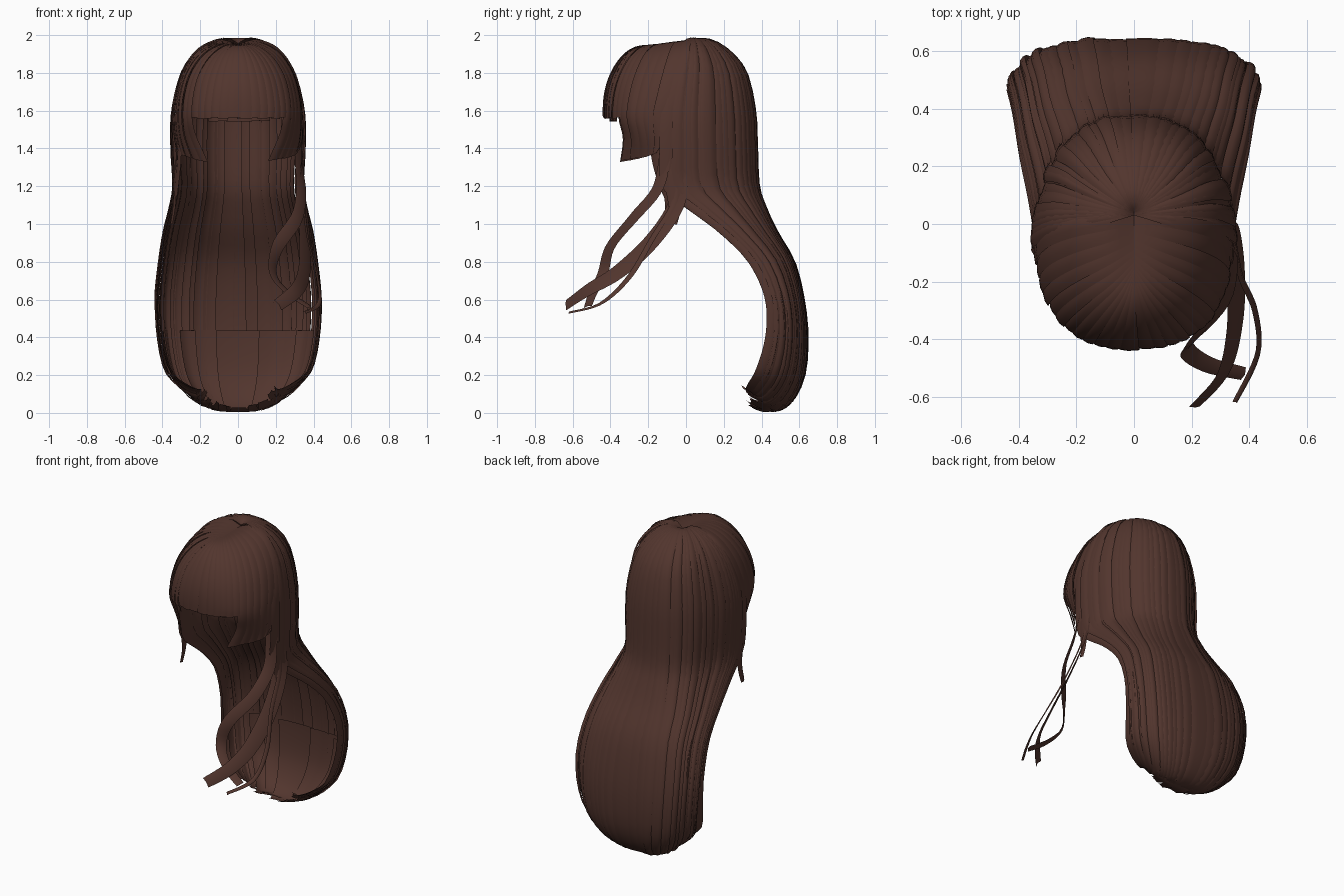
import bpy, math, random
from mathutils import Vector

random.seed(4)
if "Cube" in bpy.data.objects:
    bpy.data.objects.remove(bpy.data.objects["Cube"])

brown = bpy.data.materials.new("dark_brown_hair")
brown.use_nodes = True
colour = (0.085, 0.036, 0.027, 1)
brown.diffuse_color = colour
brown.node_tree.nodes["Principled BSDF"].inputs["Base Color"].default_value = colour


def spline(rows, t):
    """Smooth curve through the rows, t from 0 to 1."""
    last = len(rows) - 1
    s = min(max(t, 0), 1) * last
    i = min(int(s), last - 1)
    f = s - i
    a, b, c, d = (rows[min(max(i + k, 0), last)] for k in (-1, 0, 1, 2))
    return [q + f / 2 * (r - p + f * (2 * p - 5 * q + 4 * r - w + f * (3 * (q - r) + w - p)))
            for p, q, r, w in zip(a, b, c, d)]


def add_grid(verts, faces, grid, flip=False):
    """Append one ribbon given as rows of points."""
    base, n = len(verts), len(grid[0])
    for row in grid:
        verts.extend(row)
    for i in range(len(grid) - 1):
        for j in range(n - 1):
            k = base + i * n + j
            quad = (k, k + 1, k + n + 1, k + n)
            faces.append(quad[::-1] if flip else quad)


def make_object(name, verts, faces):
    mesh = bpy.data.meshes.new(name)
    mesh.from_pydata(verts, [], faces)
    mesh.materials.append(brown)
    mesh.polygons.foreach_set("use_smooth", [True] * len(faces))
    mesh.update()
    obj = bpy.data.objects.new(name, mesh)
    bpy.context.collection.objects.link(obj)


def shell_point(rows, u, t, offset):
    """Point on a U-shaped hair shell; u runs from one side to the other."""
    z, w, side, mid, lift, e = spline(rows, t)
    grow = offset * min(1, t * 5)
    s, c = math.sin(u * math.pi / 2), max(0, math.cos(u * math.pi / 2))
    x = math.copysign(abs(s) ** e, s) * (w + grow)
    y = side + (mid - side + grow * math.copysign(1, mid - side)) * c ** e
    return Vector((x, y, z + lift * u * u + grow * 0.3 * (1 - t)))


def shell_lock(verts, faces, rows, u0, u1, end, offset=0, tilt=0.012,
               start=0, taper=0.1, steps=36, flip=False):
    """One overlapping lock of hair lying on a shell."""
    grid = []
    for i in range(steps + 1):
        f = i / steps
        t = start + (end - start) * f
        pinch = taper * max(0, f - 0.8) / 0.2
        row = []
        for j in range(4):
            g = j / 3
            v = u0 + (u1 - u0) * (pinch / 2 + g * (1 - pinch))
            bulge = 0.006 * math.sin(g * math.pi)
            row.append(shell_point(rows, max(-1, min(1, v)), t, offset + tilt * g + bulge))
        grid.append(row)
    add_grid(verts, faces, grid, flip)


# Shell rows: height, half width, side y, middle y, lift of the sides, squareness
BACK = [(1.955, 0, .03, .04, 0, .9), (1.985, .07, .01, .1, 0, .9), (1.935, .19, -.03, .21, 0, .88),
        (1.81, .285, -.08, .315, 0, .86), (1.6, .34, -.13, .365, 0, .84), (1.4, .345, -.14, .375, 0, .82),
        (1.2, .335, -.13, .385, 0, .8), (1.08, .355, .01, .425, 0, .76), (.96, .385, .17, .48, 0, .73),
        (.8, .41, .33, .57, 0, .7), (.6, .43, .42, .62, 0, .68), (.4, .42, .42, .64, 0, .66),
        (.2, .38, .37, .625, .03, .65), (.06, .3, .33, .56, .1, .65), (.005, .22, .31, .47, .12, .65),
        (.04, .19, .29, .37, .11, .65)]
FRONT = [(1.95, 0, .03, -.18, 0, .9), (1.935, .09, .03, -.26, .04, .88), (1.875, .2, .02, -.335, .055, .87),
         (1.785, .28, 0, -.39, .035, .85), (1.68, .32, -.03, -.42, 0, .83), (1.56, .33, -.06, -.425, 0, .83),
         (1.45, .325, -.1, -.41, 0, 1.1), (1.3, .31, -.15, -.48, .09, 1.8)]

# Long back hair: an outer and an inner layer of locks
for name, count, depth, shortest in (("back_hair", 30, 0, 0.92), ("inner_back_hair", 22, -0.015, 0.9)):
    verts, faces = [], []
    for k in range(count):
        u0 = -1 + 2 * k / count
        u1 = u0 + 2 / count * 1.25
        shell_lock(verts, faces, BACK, u0 - 0.01, u1, random.uniform(shortest, 1),
                   depth + random.uniform(-0.004, 0.006), random.uniform(-0.008, 0.012))
    make_object(name, verts, faces)

# Wide curled tips tucked inside the bottom of the back hair
verts, faces = [], []
for k in range(9):
    u0 = -0.95 + 0.21 * k
    shell_lock(verts, faces, BACK, u0, u0 + 0.24, random.uniform(0.94, 1),
               random.uniform(-0.05, -0.02), 0.012, start=0.72, taper=0.4)
make_object("curled_tips", verts, faces)

# Thin loose locks over the sides of the back hair
verts, faces = [], []
for side in (-1, 1):
    for k in range(5):
        u = side * random.uniform(0.55, 0.96)
        shell_lock(verts, faces, BACK, u - 0.03, u + 0.03, random.uniform(0.66, 0.88),
                   0.008, 0.004, taper=0.8)
make_object("loose_side_locks", verts, faces)

# Straight cut fringe with a narrower layer beneath it
FRINGE = 0.48
for name, count, reach, depth, end in (("fringe", 12, FRINGE, 0, 0.714), ("inner_fringe", 6, 0.3, -0.03, 0.73)):
    verts, faces = [], []
    for k in range(count):
        u0 = -reach + 2 * reach * k / count
        shell_lock(verts, faces, FRONT, u0 - 0.01, u0 + 2 * reach / count * 1.25,
                   end + random.uniform(-0.004, 0.006), depth + random.uniform(0, 0.006), 0.008,
                   steps=20, flip=True)
    make_object(name, verts, faces)

# Cheek locks on both sides, wrapping forward below the fringe
for name, side in (("left_cheek_locks", 1), ("right_cheek_locks", -1)):
    verts, faces = [], []
    for k in range(6):
        a = FRINGE - 0.02 + (1.02 - FRINGE) * k / 6
        u0, u1 = sorted((side * a, side * (a + 0.12)))
        shell_lock(verts, faces, FRONT, u0, u1, random.uniform(0.97, 1),
                   random.uniform(0, 0.006), 0.008, steps=24, flip=True)
    make_object(name, verts, faces)


def ribbon(name, path, width, facing, steps=32):
    """Free hanging lock along a path."""
    verts, faces, grid = [], [], []
    facing = Vector(facing).normalized()
    for i in range(steps + 1):
        t = i / steps
        p = Vector(spline(path, t))
        tangent = Vector(spline(path, t + 0.02)) - Vector(spline(path, t - 0.02))
        across = tangent.cross(facing).normalized()
        half = width / 2 * (1 - 0.35 * max(0, t - 0.6) / 0.4)
        grid.append([p + across * half * s + facing * 0.008 * (1 - s * s) for s in (-1, 0, 1)])
    add_grid(verts, faces, grid, True)
    make_object(name, verts, faces)


# Wavy locks blowing forward on the left, and short ones on both sides
ribbon("wide_wavy_lock", [(.325, -.07, 1.5), (.33, -.05, 1.3), (.34, -.05, 1.11), (.355, -.18, .91),
                          (.35, -.36, .745), (.31, -.52, .65), (.21, -.635, .57)], .1, (.8, -.3, .55))
ribbon("curled_lock", [(.32, -.1, 1.5), (.325, -.12, 1.3), (.335, -.16, 1.17), (.31, -.28, 1.03),
                       (.21, -.4, .88), (.185, -.44, .74), (.26, -.49, .64), (.38, -.52, .56)],
       .075, (.7, -.45, .55))
ribbon("thin_wavy_lock", [(.33, -.05, 1.4), (.345, -.05, 1.15), (.37, -.18, .92), (.42, -.3, .72),
                          (.43, -.45, .58), (.35, -.62, .53)], .03, (.6, .1, .8))
ribbon("short_left_lock", [(.335, -.06, 1.45), (.335, -.08, 1.25), (.34, -.06, 1.1), (.35, -.07, 1.0)],
       .07, (1, -.2, 0))
ribbon("short_right_lock", [(-.335, -.08, 1.5), (-.335, -.1, 1.3), (-.335, -.08, 1.12), (-.35, -.09, 1.0)],
       .07, (-1, -.2, 0))
ribbon("right_temple_lock", [(-.31, -.14, 1.6), (-.31, -.16, 1.4), (-.32, -.13, 1.25), (-.33, -.1, 1.15)],
       .06, (-1, -.4, 0))
